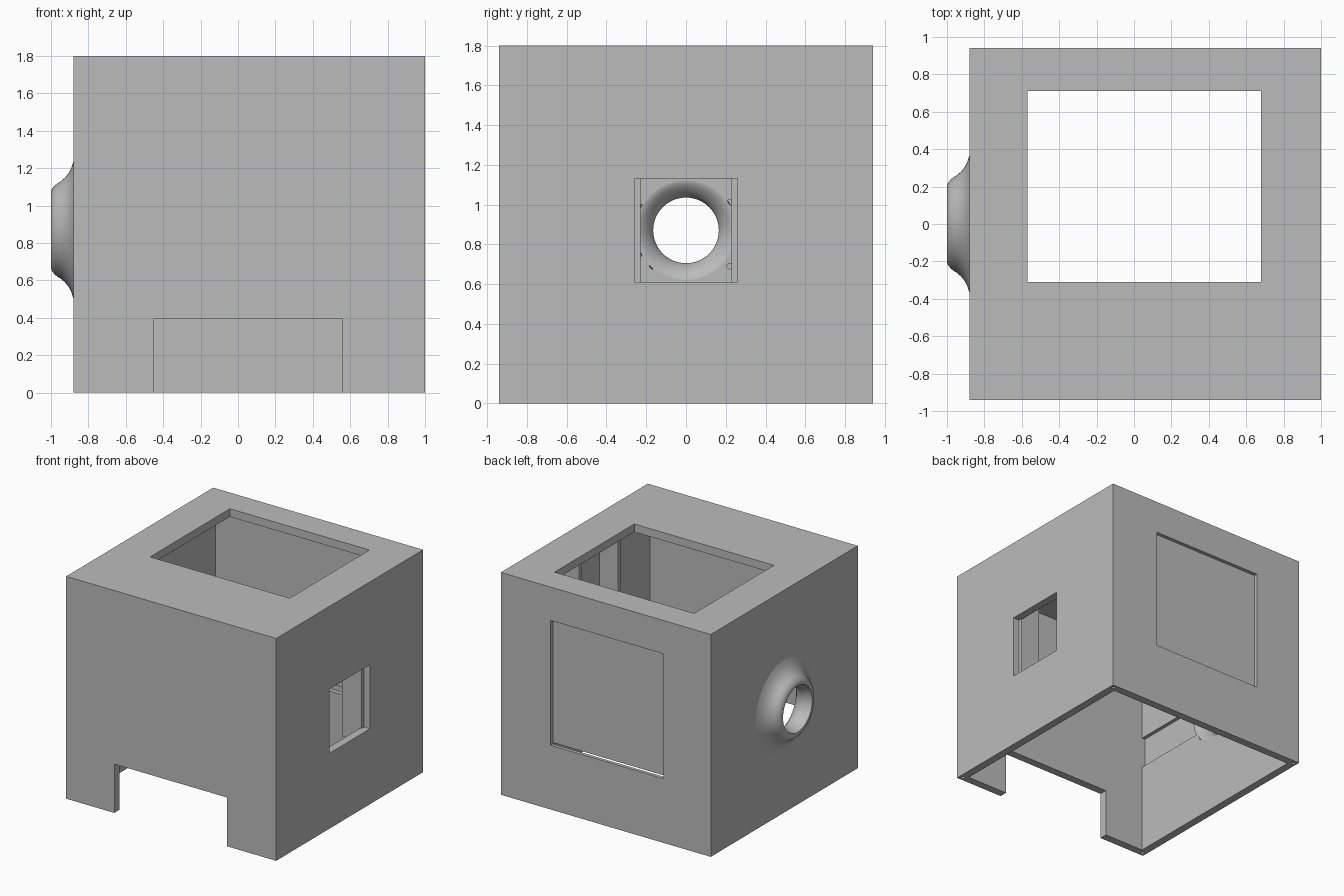
import bpy, bmesh, math
from mathutils import Matrix, Vector

cube = bpy.data.objects.get("Cube")
if cube:
    bpy.data.objects.remove(cube, do_unlink=True)

grey = bpy.data.materials.new("plain grey")
grey.use_nodes = True
grey.diffuse_color = (0.5, 0.5, 0.5, 1)
grey.node_tree.nodes["Principled BSDF"].inputs["Base Color"].default_value = (0.5, 0.5, 0.5, 1)


def finish(name, bm):
    bmesh.ops.recalc_face_normals(bm, faces=bm.faces)
    mesh = bpy.data.meshes.new(name)
    bm.to_mesh(mesh)
    bm.free()
    mesh.materials.append(grey)
    obj = bpy.data.objects.new(name, mesh)
    bpy.context.collection.objects.link(obj)
    return obj


def box(name, x, y, z):
    """Box from three (low, high) ranges."""
    bm = bmesh.new()
    bmesh.ops.create_cube(bm, size=1)
    for v in bm.verts:
        v.co = [r[0] if c < 0 else r[1] for c, r in zip(v.co, (x, y, z))]
    return finish(name, bm)


def cylinder(name, centre, radius, length, axis="Z", sides=48):
    bm = bmesh.new()
    turn = Matrix.Rotation(math.pi / 2, 4, "Y") if axis == "X" else Matrix()
    bmesh.ops.create_cone(bm, cap_ends=True, segments=sides, radius1=radius,
                          radius2=radius, depth=length,
                          matrix=Matrix.Translation(centre) @ turn)
    return finish(name, bm)


def cut(target, cutters):
    """Subtract the cutters, then discard them."""
    for c in cutters:
        c.hide_render = True
        mod = target.modifiers.new("cut", "BOOLEAN")
        mod.operation, mod.solver, mod.object = "DIFFERENCE", "EXACT", c
    bpy.context.view_layer.update()
    graph = bpy.context.evaluated_depsgraph_get()
    result = bpy.data.meshes.new_from_object(target.evaluated_get(graph))
    target.modifiers.clear()
    target.data = result
    for c in cutters:
        bpy.data.objects.remove(c, do_unlink=True)


left, right, half, top, wall = -0.88, 1.0, 0.94, 1.8, 0.065
in_x = (left + wall, right - wall)
in_y = (-half + wall, half - wall)
ring_z = 0.87

# Hollow housing, open underneath
housing = box("housing", (left, right), (-half, half), (0, top))
cutters = [
    box("cavity", in_x, in_y, (-0.1, top - wall)),
    box("top_opening", (-0.57, 0.68), (-0.31, 0.71), (1.6, 2)),
    box("front_notch", (-0.45, 0.56), (-1.1, -0.8), (-0.2, 0.395)),
    box("side_window", (0.85, 1.1), (-0.26, 0.26), (0.61, 1.13)),
    box("back_recess", (-0.455, 0.555), (0.91, 1.1), (0.52, 1.53)),
    box("back_slot", (-0.455, 0.555), (0.8, 0.912), (0.47, 0.53)),
    box("cable_groove", (in_x[0] - 0.03, -0.7), (in_y[0] + 0.001, -0.2), (0.74, 1.0)),
    cylinder("ring_bore", (left, 0, ring_z), 0.25, 0.3, "X"),
]
# Screw holes in the bottom rim and around the ring
for x in (left + wall / 2, right - wall / 2):
    for y in (-half + wall / 2, half - wall / 2):
        cutters.append(cylinder("rim_screw", (x, y, 0), 0.014, 0.2, sides=12))
for y, z in ((-0.17, 0.69), (0.22, 0.69), (0.22, 1.01)):
    cutters.append(cylinder("ring_screw", (in_x[0], y, z), 0.014, 0.06, "X", 12))
cut(housing, cutters)

# Flared ring: closed profile of (x, radius), turned about the x axis
profile = [(-0.875, 0.38), (-0.89, 0.335), (-0.905, 0.305), (-0.925, 0.28), (-0.945, 0.262),
           (-0.965, 0.25), (-0.983, 0.235), (-0.994, 0.22), (-1.0, 0.205), (-1.0, 0.187),
           (-0.965, 0.18), (-0.94, 0.167), (-0.915, 0.165), (-0.885, 0.173),
           (-0.855, 0.195), (-0.83, 0.222), (-0.816, 0.247), (-0.816, 0.255),
           (-0.87, 0.26)]
bm = bmesh.new()
verts = [bm.verts.new((x, 0, ring_z + r)) for x, r in profile]
edges = [bm.edges.new((a, b)) for a, b in zip(verts, verts[1:] + verts[:1])]
bmesh.ops.spin(bm, geom=verts + edges, cent=(0, 0, ring_z), axis=(1, 0, 0),
               angle=math.tau, steps=64, use_merge=True)
bmesh.ops.remove_doubles(bm, verts=bm.verts, dist=0.0001)
ring = finish("flared_ring", bm)
bpy.ops.object.select_all(action="DESELECT")
ring.select_set(True)
bpy.context.view_layer.objects.active = ring
bpy.ops.object.shade_smooth_by_angle(angle=math.radians(40))

# Upright rails inside, either side of the window
for side, name in ((1, "back_window_rail"), (-1, "front_window_rail")):
    ys = sorted((side * 0.23, side * 0.27))
    box(name, (0.77, in_x[1] + 0.01), ys, (0.5, top - wall + 0.01))
